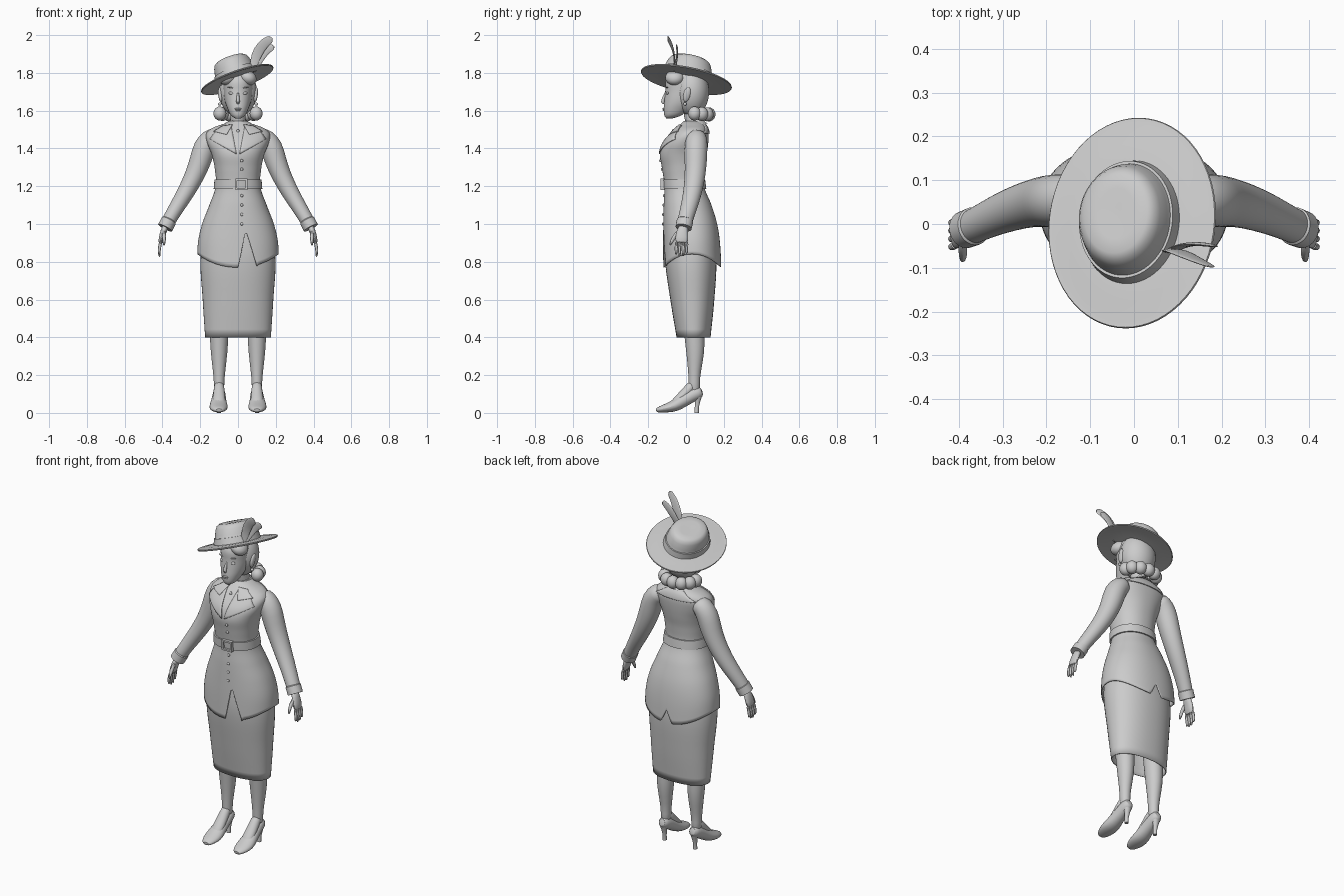
import bpy, bmesh
from math import sin, cos, pi
from mathutils import Vector, Matrix


def finish(name, bm, mirror=False, subsurf=0, thick=0):
    bmesh.ops.recalc_face_normals(bm, faces=bm.faces)
    me = bpy.data.meshes.new(name)
    bm.to_mesh(me)
    bm.free()
    ob = bpy.data.objects.new(name, me)
    bpy.context.collection.objects.link(ob)
    if thick:
        ob.modifiers.new("thick", 'SOLIDIFY').thickness = thick
    if subsurf:
        s = ob.modifiers.new("smooth", 'SUBSURF')
        s.levels = s.render_levels = subsurf
    if mirror:
        ob.modifiers.new("mirror", 'MIRROR')
    return ob


def skin(name, rings, cap0=True, cap1=True, closed=True, loop=False, **kw):
    """Quads between successive rings of points."""
    bm = bmesh.new()
    vs = [[bm.verts.new(p) for p in r] for r in rings]
    n = len(vs[0])
    pairs = list(zip(vs, vs[1:])) + ([(vs[-1], vs[0])] if loop else [])
    for a, b in pairs:
        for i in range(n if closed else n - 1):
            j = (i + 1) % n
            bm.faces.new((a[i], a[j], b[j], b[i]))
    if closed and cap0:
        bm.faces.new(vs[0])
    if closed and cap1:
        bm.faces.new(vs[-1])
    return finish(name, bm, **kw)


def sweep(name, pts, ref, n=14, subsurf=1, **kw):
    """Elliptical tube through (x, y, z, a, b) points."""
    ps = [Vector(p[:3]) for p in pts]
    rings = []
    for i, p in enumerate(pts):
        t = (ps[min(i + 1, len(ps) - 1)] - ps[max(i - 1, 0)]).normalized()
        u = Vector(ref).cross(t).normalized()
        v = t.cross(u)
        rings.append([ps[i] + u * p[3] * cos(2 * pi * k / n) + v * p[4] * sin(2 * pi * k / n) for k in range(n)])
    return skin(name, rings, subsurf=subsurf, **kw)


def ball(name, c, r, rot=(0, 0, 0), seg=24, mirror=False):
    bm = bmesh.new()
    bmesh.ops.create_uvsphere(bm, u_segments=seg, v_segments=seg // 2, radius=1)
    e = Matrix.Rotation(rot[1], 4, 'Y') @ Matrix.Rotation(rot[0], 4, 'X')
    bm.transform(Matrix.Translation(c) @ e @ Matrix.Diagonal((*r, 1)))
    return finish(name, bm, mirror)


def interp(tab, z):
    """Smooth interpolation of (z, half width, front y, back y) rows."""
    z = min(max(z, tab[0][0]), tab[-1][0])
    i = max(k for k in range(len(tab) - 1) if tab[k][0] <= z)
    a, b = tab[i], tab[i + 1]
    p, q = tab[max(i - 1, 0)], tab[min(i + 2, len(tab) - 1)]
    h = b[0] - a[0]
    t = (z - a[0]) / h
    out = []
    for k in (1, 2, 3):
        m0 = (b[k] - p[k]) / (b[0] - p[0]) * h
        m1 = (q[k] - a[k]) / (q[0] - a[0]) * h
        out.append((2*t**3 - 3*t*t + 1) * a[k] + (t**3 - 2*t*t + t) * m0 + (3*t*t - 2*t**3) * b[k] + (t**3 - t*t) * m1)
    return out


P = 2.2


def section(tab, z, u, off=0):
    rx, yf, yb = interp(tab, z)
    f = lambda c: (1 if c > 0 else -1) * abs(c) ** (2 / P)
    return Vector(((rx + off) * f(cos(u)), (yf + yb) / 2 + ((yb - yf) / 2 + off) * f(sin(u)), z))


def loft(name, tab, rows, n=48, **kw):
    z0, z1 = tab[0][0], tab[-1][0]
    return skin(name, [[section(tab, z0 + (z1 - z0) * r / rows, 2 * pi * k / n) for k in range(n)]
                       for r in range(rows + 1)], **kw)


# Jacket with pointed hem, front opening and back vent
JACKET = [(.76, .216, -.12, .188), (.9, .212, -.121, .18), (1.0, .19, -.12, .165), (1.1, .152, -.118, .135),
          (1.2, .118, -.114, .096), (1.3, .124, -.128, .098), (1.37, .14, -.138, .11), (1.43, .163, -.12, .118),
          (1.48, .168, -.08, .12), (1.51, .135, -.05, .112), (1.53, .075, -.028, .098), (1.545, .05, -.012, .08)]


def hem(u):
    x = section(JACKET, .8, u).x
    if sin(u) < 0 and 0 < x < .1:
        return .765 + .205 * x / .043 if x < .043 else .775 + .195 * (.1 - x) / .057
    base = .84 - .07 * sin(u) ** 2
    if sin(u) > 0 and abs(x) < .035:
        base += .075 * (1 - abs(x) / .035)
    return base


N = 128
angles = [2 * pi * k / N for k in range(N)]
rings = [[section(JACKET, 1.545 - .545 * r / 36, u) for u in angles] for r in range(37)]
rings += [[section(JACKET, 1 + (hem(u) - 1) * r / 10, u) for u in angles] for r in range(1, 11)]
skin("jacket", rings, cap1=False, thick=.004)


def patch(name, quad, back=False, off=.006, n=10, **kw):
    """Cloth panel lying on the jacket; corners are (x, z)."""
    a, b, c, d = [Vector(q) for q in quad]
    rows = []
    for i in range(n + 1):
        row = []
        for j in range(n + 1):
            s, t = i / n, j / n
            x, z = a.lerp(b, s).lerp(d.lerp(c, s), t)
            rx, yf, yb = interp(JACKET, z)
            w = (1 - min(abs(x / rx), .98) ** P) ** (1 / P) * (yb - yf) / 2 + off
            row.append((x, (yf + yb) / 2 + (w if back else -w), z))
        rows.append(row)
    return skin(name, rows, closed=False, thick=.006, **kw)


# Lapels, collar, belt, buckle and buttons
patch("lapel", [(.008, 1.37), (.15, 1.45), (.125, 1.485), (.035, 1.515)], mirror=True)
patch("front_collar", [(.06, 1.475), (.13, 1.492), (.08, 1.522), (.03, 1.528)], off=.01, mirror=True)
patch("back_collar", [(-.135, 1.48), (.135, 1.48), (.05, 1.53), (-.05, 1.53)], back=True)
skin("belt", [[section(JACKET, z, u, o) for u in angles[::2]]
              for z, o in ((1.185, -.004), (1.185, .008), (1.235, .008), (1.235, -.004))],
     cap0=False, cap1=False, loop=True)
skin("buckle", [[(.018 + sx * w, y, 1.21 + sz * h) for sx, sz in ((-1, -1), (1, -1), (1, 1), (-1, 1))]
                for w, h, y in ((.032, .03, -.115), (.032, .03, -.134), (.022, .02, -.134), (.022, .02, -.115))],
     cap0=False, cap1=False, loop=True)
for z in (1.335, 1.29, 1.15, 1.1, 1.05, 1.0):
    ball("button", (.02, interp(JACKET, z)[1] - .001, z), (.008, .006, .008), seg=12)

# Skirt
SKIRT = [(.4, .174, -.05, .13), (.6, .187, -.083, .15), (.82, .198, -.112, .16), (1.0, .165, -.106, .13)]
loft("skirt", SKIRT, 14, cap0=False, thick=.004)

# Legs, feet and heeled shoes
sweep("leg", [(.1, .035, .75, .075, .08), (.1, .04, .5, .056, .06), (.1, .045, .4, .05, .054),
              (.1, .05, .32, .046, .05), (.1, .045, .22, .033, .034), (.1, .043, .16, .028, .03),
              (.1, .045, .1, .028, .032)], (0, 1, 0), mirror=True)
sweep("foot", [(.1, .045, .16, .026, .026), (.1, .015, .125, .029, .028), (.1, -.03, .078, .034, .026),
               (.1, -.08, .04, .036, .018)], (0, 0, 1), mirror=True)
sweep("shoe", [(.1, -.16, .012, .018, .01), (.101, -.14, .018, .036, .017), (.103, -.1, .026, .05, .025),
               (.103, -.06, .037, .05, .033), (.102, -.02, .062, .041, .036), (.1, .03, .092, .036, .036),
               (.1, .065, .108, .033, .036), (.1, .088, .115, .02, .022)], (0, 0, 1), mirror=True)
sweep("shoe_heel", [(.1, .064, .1, .028, .024), (.1, .062, .065, .016, .015), (.1, .057, .03, .011, .011),
                    (.1, .056, .0, .011, .012)], (0, 1, 0), subsurf=0, mirror=True)

# Sleeves and cuffs
Y = (0, 1, 0)
sweep("sleeve", [(.11, .055, 1.468, .045, .05), (.145, .055, 1.453, .056, .058), (.178, .053, 1.41, .062, .062),
                 (.2, .052, 1.33, .058, .06), (.232, .048, 1.25, .052, .055), (.28, .034, 1.16, .046, .05),
                 (.33, .013, 1.08, .04, .044), (.368, -.006, 1.015, .037, .04), (.384, -.012, .985, .037, .04)],
      Y, n=18, mirror=True)
sweep("cuff", [(.364, -.004, 1.022, .036, .039), (.366, -.005, 1.018, .041, .044), (.386, -.013, .98, .041, .043),
               (.386, -.013, .98, .03, .033)], Y, n=24, subsurf=0, mirror=True)

# Hands
sweep("palm", [(.38, -.013, .995, .018, .024), (.393, -.018, .965, .017, .03), (.404, -.022, .93, .016, .036),
               (.411, -.024, .895, .012, .035)], Y, mirror=True)
for y, tip in ((-.052, .838), (-.034, .825), (-.015, .828), (.003, .845)):
    sweep("finger", [(.408, y + .002, .91, .01, .0095), (.416, y, .875, .0095, .009), (.418, y, .85, .0085, .0085),
                     (.414, y, tip, .005, .005)], Y, n=8, mirror=True)
sweep("thumb", [(.393, -.035, .965, .012, .014), (.391, -.06, .935, .011, .012), (.391, -.076, .91, .01, .01),
                (.392, -.085, .885, .005, .005)], Y, n=8, mirror=True)

# Neck, necklace, blouse collar
sweep("neck", [(0, .055, 1.49, .05, .05), (0, .042, 1.535, .042, .044), (0, .03, 1.58, .038, .042),
               (0, .025, 1.63, .042, .046)], Y, n=20)
sweep("blouse_collar", [(0, .046, 1.515, .07, .07), (0, .042, 1.53, .058, .06), (0, .04, 1.55, .046, .048),
                        (0, .04, 1.55, .04, .042)], Y, n=32, subsurf=0)
ball("pendant", (0, -.068, 1.49), (.009, .006, .014), seg=12)

# Head and face
HEAD = [(1.558, .012, -.103, -.075), (1.572, .035, -.114, -.03), (1.61, .055, -.118, .02), (1.65, .069, -.115, .07),
        (1.7, .076, -.11, .1), (1.76, .077, -.106, .1), (1.82, .06, -.07, .08)]
loft("head", HEAD, 24, n=40)
sweep("nose", [(0, -.106, 1.7, .005, .006), (0, -.116, 1.67, .008, .009), (0, -.127, 1.645, .011, .011),
               (0, -.113, 1.636, .008, .008)], Y, n=12)
ball("eye", (.034, -.098, 1.692), (.016, .008, .008), rot=(0, -.15, 0), mirror=True)
ball("eyebrow", (.036, -.1, 1.722), (.02, .007, .003), rot=(0, -.15, 0), seg=12, mirror=True)
ball("upper_lip", (0, -.117, 1.61), (.018, .008, .005), seg=16)
ball("lower_lip", (0, -.116, 1.602), (.014, .008, .005), seg=16)
ball("ear", (.094, .005, 1.685), (.011, .019, .04), rot=(-.25, .1, 0), mirror=True)
ball("earring", (.096, -.005, 1.635), (.009, .009, .009), seg=12, mirror=True)

# Hair with a row of rolled curls round the nape
ball("hair", (0, .03, 1.7), (.1, .092, .13), seg=40)
ball("front_hair", (.052, -.06, 1.775), (.048, .05, .038), rot=(0, .5, 0), mirror=True)
for k in range(7):
    a = pi * k / 6
    ball("hair_curl", (.096 * cos(a), .045 + .077 * sin(a), 1.585 - .005 * sin(a)), (.034, .034, .037))

# Tilted hat
zx = Vector((-.35, .2, 1)).normalized()
xx = Vector((1, 0, .35)).normalized()
yx = zx.cross(xx)
tilt = Matrix.Translation((-.004, .002, 1.765)) @ Matrix((xx, yx, zx)).transposed().to_4x4()


def hat_part(name, prof, n=64, **kw):
    return skin(name, [[tilt @ Vector((a * cos(2 * pi * k / n), b * sin(2 * pi * k / n), h)) for k in range(n)]
                       for a, b, h in prof], **kw)


hat_part("hat", [(.1, .128, -.002), (.15, .185, .0), (.185, .23, -.004), (.2, .243, -.004), (.202, .245, 0),
                 (.2, .243, .004), (.185, .23, .004), (.15, .185, .009), (.116, .142, .01), (.112, .137, .016),
                 (.105, .126, .06), (.098, .116, .09), (.09, .106, .107), (.076, .091, .116), (.045, .06, .117),
                 (.01, .015, .115)])
hat_part("hat_band", [(.11, .135, .012), (.118, .143, .012), (.113, .136, .045), (.105, .127, .045)],
         cap0=False, cap1=False, loop=True)

# Feathers
sweep("tall_feather", [(.075, -.065, 1.8, .014, .005), (.085, -.058, 1.86, .026, .005), (.108, -.066, 1.92, .032, .005),
                       (.145, -.084, 1.965, .028, .005), (.184, -.1, 1.985, .022, .003)], Y, n=8)
sweep("short_feather", [(.08, -.065, 1.8, .012, .005), (.1, -.052, 1.85, .022, .005), (.13, -.045, 1.9, .026, .005),
                        (.16, -.046, 1.93, .024, .005), (.194, -.052, 1.94, .018, .003)], Y, n=8)

# Smooth shading with crisp edges
for ob in bpy.data.objects:
    ob.select_set(True)
    bpy.context.view_layer.objects.active = ob
bpy.ops.object.shade_smooth_by_angle(angle=.7)
